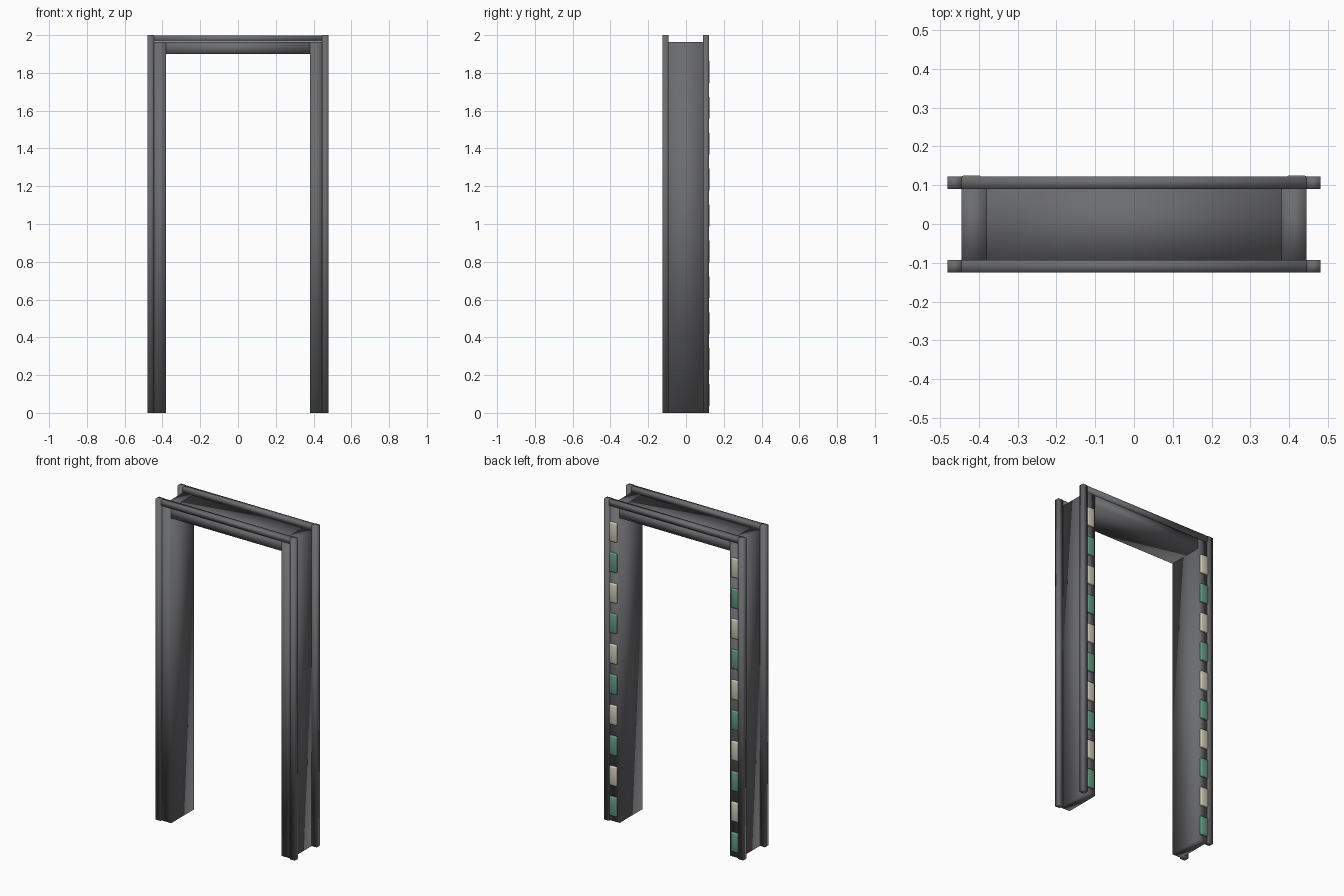
import bpy
import bmesh
from mathutils import Vector

cube = bpy.data.objects.get("Cube")
if cube:
    bpy.data.objects.remove(cube, do_unlink=True)


def material(name, color):
    m = bpy.data.materials.new(name)
    m.use_nodes = True
    m.diffuse_color = (*color, 1)
    m.node_tree.nodes["Principled BSDF"].inputs["Base Color"].default_value = (*color, 1)
    return m


metal = material("dark grey metal", (0.15, 0.152, 0.16))
cream = material("cream lamp", (0.62, 0.58, 0.48))
green = material("green lamp", (0.13, 0.31, 0.22))


def box(name, low, high, mat, bevel=0):
    """Softly shaded box between two opposite corners."""
    low, high = Vector(low), Vector(high)
    bm = bmesh.new()
    bmesh.ops.create_cube(bm, size=1)
    for v in bm.verts:
        v.co = v.co * (high - low)
    if bevel:
        bmesh.ops.bevel(bm, geom=bm.edges[:], offset=bevel, segments=2,
                        profile=0.5, affect='EDGES')
    for f in bm.faces:
        f.smooth = True
    mesh = bpy.data.meshes.new(name)
    bm.to_mesh(mesh)
    bm.free()
    mesh.materials.append(mat)
    ob = bpy.data.objects.new(name, mesh)
    ob.location = (low + high) / 2
    bpy.context.collection.objects.link(ob)
    return ob


def sided(name, side, x0, x1, y0, y1, z0, z1, mat, bevel=0):
    """Box on the left (side 1) or the mirrored right (side -1)."""
    xs = sorted((side * x0, side * x1))
    return box(name, (xs[0], y0, z0), (xs[1], y1, z1), mat, bevel)


INNER, OUTER, EDGE = 0.38, 0.445, 0.48
PANEL_FRONT, PANEL_BACK = -0.115, 0.111
RAILS = {"front": (-0.125, -0.093), "back": (0.09, 0.122)}
PANEL_TOP = 1.963

# Upright panels, corner posts and lamp columns
for side, label in ((1, "left"), (-1, "right")):
    sided(f"{label}_panel", side, INNER, OUTER, PANEL_FRONT, PANEL_BACK, 0, PANEL_TOP, metal)
    for end, (y0, y1) in RAILS.items():
        sided(f"{label}_{end}_post", side, OUTER, EDGE, y0, y1, 0, 2, metal)
    for i in range(10):
        z = 0.095 + 0.19 * i
        sided(f"{label}_lamp_{i + 1}", side, 0.394, 0.444, 0.1, 0.125,
              z - 0.059, z + 0.059, cream if i % 2 else green, 0.005)

# Lintel panel and the two rails on top of it
box("top_panel", (-INNER, PANEL_FRONT, 1.9), (INNER, PANEL_BACK, PANEL_TOP), metal)
for end, (y0, y1) in RAILS.items():
    box(f"top_{end}_rail", (-OUTER, y0, 1.966), (OUTER, y1, 1.998), metal)
